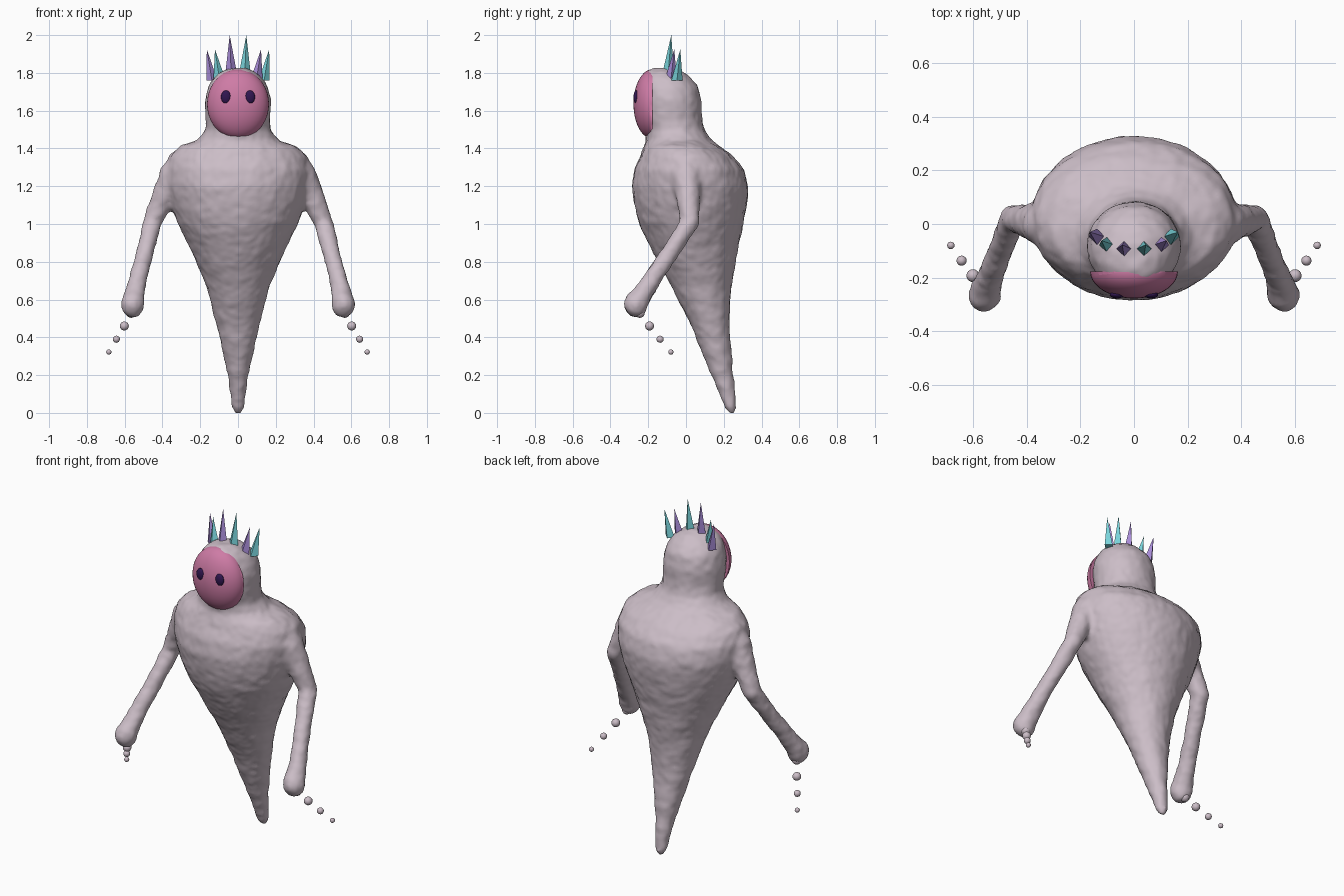
import bpy
import bmesh
import math
from mathutils import Vector, Matrix, noise

cube = bpy.data.objects.get("Cube")
if cube:
    bpy.data.objects.remove(cube, do_unlink=True)


def material(name, rgb):
    mat = bpy.data.materials.new(name)
    mat.use_nodes = True
    mat.diffuse_color = (*rgb, 1)
    mat.node_tree.nodes["Principled BSDF"].inputs["Base Color"].default_value = (*rgb, 1)
    return mat


GREY = material("pale mauve grey", (0.60, 0.51, 0.57))
PINK = material("pink", (0.62, 0.20, 0.38))
DARK = material("dark violet", (0.03, 0.008, 0.08))
TEAL = material("teal", (0.19, 0.65, 0.70))
PURPLE = material("purple", (0.39, 0.26, 0.68))


def add_object(name, bm, mat, smooth=True):
    bmesh.ops.recalc_face_normals(bm, faces=bm.faces[:])
    mesh = bpy.data.meshes.new(name)
    bm.to_mesh(mesh)
    bm.free()
    mesh.materials.append(mat)
    for poly in mesh.polygons:
        poly.use_smooth = smooth
    obj = bpy.data.objects.new(name, mesh)
    bpy.context.collection.objects.link(obj)
    return obj


def skin_rings(bm, rings):
    """Join equal rings of points into a closed tube."""
    loops = [[bm.verts.new(p) for p in ring] for ring in rings]
    for a, b in zip(loops, loops[1:]):
        for i in range(len(a)):
            j = (i + 1) % len(a)
            bm.faces.new((a[i], a[j], b[j], b[i]))
    bm.faces.new(loops[0][::-1])
    bm.faces.new(loops[-1])


def ellipsoid(bm, centre, radii, segments=24):
    bmesh.ops.create_uvsphere(
        bm, u_segments=segments, v_segments=segments // 2, radius=1,
        matrix=Matrix.Translation(centre) @ Matrix.Diagonal((*radii, 1)))


# Tapering body and head: height, front y, back y, half width
PROFILE = [
    (0.0, .225, .255, .018), (.03, .208, .267, .032), (.2, .135, .25, .053),
    (.48, .02, .226, .115), (.68, -.08, .24, .168), (.87, -.185, .275, .25),
    (1.0, -.245, .302, .315), (1.1, -.272, .32, .355), (1.2, -.285, .328, .38),
    (1.29, -.272, .305, .385), (1.36, -.24, .245, .365), (1.41, -.22, .18, .31),
    (1.44, -.21, .135, .215), (1.5, -.215, .095, .17), (1.56, -.235, .082, .17),
    (1.65, -.252, .08, .174), (1.72, -.248, .065, .158), (1.77, -.235, .03, .132),
    (1.805, -.21, -.02, .09), (1.823, -.17, -.07, .04),
]
# Arm centre line with radius
ARM = [
    (.27, -.01, 1.33, .08), (.34, .0, 1.25, .08), (.40, .012, 1.13, .06),
    (.452, .02, 1.01, .05), (.487, -.07, .87, .045), (.528, -.17, .72, .045),
    (.548, -.23, .63, .052), (.558, -.265, .575, .06),
]

bm = bmesh.new()
angles = [math.tau * i / 40 for i in range(40)]
skin_rings(bm, [[(w * math.cos(a), (f + b) / 2 + (b - f) / 2 * math.sin(a), z)
                 for a in angles] for z, f, b, w in PROFILE])
for side in (-1, 1):
    points = [Vector((side * x, y, z)) for x, y, z, r in ARM]
    rings = []
    for i, p in enumerate(points):
        along = points[min(i + 1, len(points) - 1)] - points[max(i - 1, 0)]
        u = along.cross(Vector((0, 1, 0))).normalized()
        v = along.cross(u).normalized()
        r = ARM[i][3]
        rings.append([p + r * (math.cos(a) * u + math.sin(a) * v) for a in angles[::2]])
    skin_rings(bm, rings)
    ellipsoid(bm, points[-1], (.061, .061, .068))
body = add_object("body", bm, GREY)

# Fuse the limbs into one soft skin
remesh = body.modifiers.new("fuse", "REMESH")
remesh.mode = "VOXEL"
remesh.voxel_size = 0.014
soften = body.modifiers.new("soften", "SMOOTH")
soften.factor = 0.5
soften.iterations = 6
evaluated = body.evaluated_get(bpy.context.evaluated_depsgraph_get())
skin = bpy.data.meshes.new_from_object(evaluated)
body.modifiers.clear()
body.data = skin
skin.name = "body"
skin.materials.clear()
skin.materials.append(GREY)

# Lumpy surface
normals = [v.normal.copy() for v in skin.vertices]
for v, n in zip(skin.vertices, normals):
    lump = 0.004 * noise.noise(v.co * 14) + 0.003 * noise.noise(v.co * 30)
    v.co += n * (lump + 0.002)
for poly in skin.polygons:
    poly.use_smooth = True

# Face mask: front half of an ellipsoid
bm = bmesh.new()
ellipsoid(bm, (0, -.178, 1.635), (.164, .1, .184), 40)
bmesh.ops.bisect_plane(bm, geom=bm.verts[:] + bm.edges[:] + bm.faces[:],
                       plane_co=(0, -.178, 0), plane_no=(0, 1, 0), clear_outer=True)
bmesh.ops.holes_fill(bm, edges=[e for e in bm.edges if e.is_boundary])
mask = add_object("face_mask", bm, PINK)
for poly in mask.data.polygons:
    poly.use_smooth = len(poly.vertices) < 5

# Crown spikes: base, tip, base radius
SPIKES = [
    ((.138, -.048, 1.76), (.165, -.03, 1.925), .03),
    ((.098, -.08, 1.765), (.122, -.062, 1.925), .032),
    ((.036, -.095, 1.79), (.044, -.078, 2.0), .032),
]


def spike(name, base, tip, radius, mat):
    base, tip = Vector(base), Vector(tip)
    bm = bmesh.new()
    corners = [bm.verts.new(base + Vector((radius * math.cos(a), radius * math.sin(a), 0)))
               for a in (0, math.pi / 2, math.pi, math.pi * 1.5)]
    apex = bm.verts.new(tip)
    bm.faces.new(corners[::-1])
    for i in range(4):
        bm.faces.new((corners[i], corners[(i + 1) % 4], apex))
    add_object(name, bm, mat, smooth=False)


# Drops trailing from each hand: position, radius
DROPS = [((.565, -.245, .53), .027), ((.602, -.193, .46), .024),
         ((.644, -.137, .39), .019), ((.684, -.08, .322), .014)]

for side, label in ((-1, "right"), (1, "left")):
    for i, (base, tip, radius) in enumerate(SPIKES):
        flip = Vector((side, 1, 1))
        colour = TEAL if (i % 2 == 0) == (side > 0) else PURPLE
        spike(f"crown_spike_{label}_{i + 1}", Vector(base) * flip, Vector(tip) * flip,
              radius, colour)
    for i, ((x, y, z), radius) in enumerate(DROPS):
        bm = bmesh.new()
        ellipsoid(bm, (side * x, y, z), (radius,) * 3, 16)
        add_object(f"drop_{label}_{i + 1}", bm, GREY)
    bm = bmesh.new()
    ellipsoid(bm, (side * .063, -.264, 1.672), (.027, .014, .035))
    add_object(f"eye_{label}", bm, DARK)
